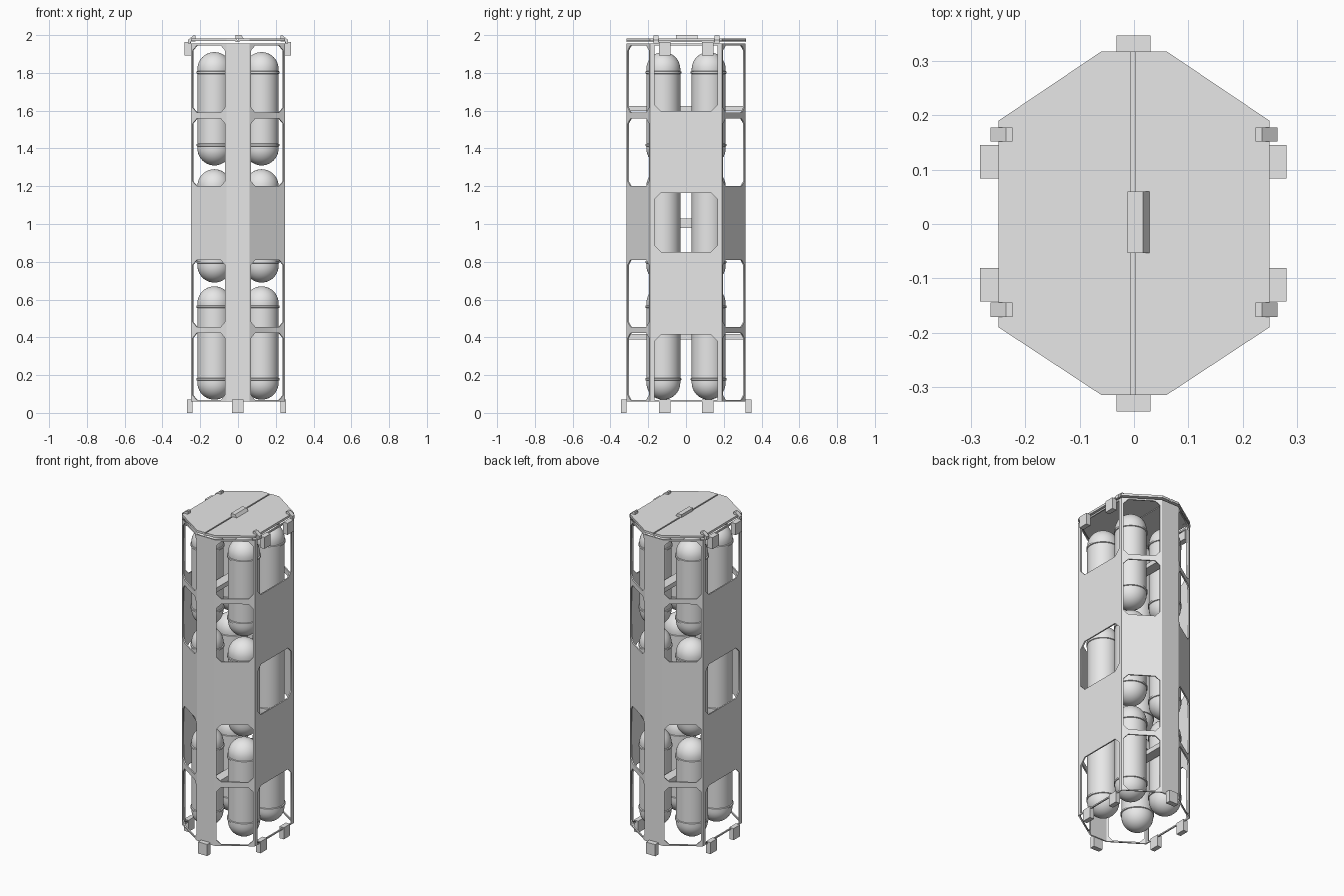
import bpy, bmesh, math
from mathutils import Matrix, Vector

if "Cube" in bpy.data.objects:
    bpy.data.objects.remove(bpy.data.objects["Cube"])

grey = bpy.data.materials.new("light_grey")
grey.use_nodes = True
grey.diffuse_color = (0.8, 0.8, 0.8, 1)
grey.node_tree.nodes["Principled BSDF"].inputs["Base Color"].default_value = (0.8, 0.8, 0.8, 1)

BOTTOM, TOP = 0.06, 1.955
WALL = 0.008


def add_object(name, bm):
    bmesh.ops.recalc_face_normals(bm, faces=bm.faces)
    mesh = bpy.data.meshes.new(name)
    bm.to_mesh(mesh)
    bm.free()
    mesh.materials.append(grey)
    obj = bpy.data.objects.new(name, mesh)
    bpy.context.collection.objects.link(obj)
    return obj


def prism(name, points, axis, low, high):
    """Extrude a 2D outline along one axis; the outline uses the other two."""
    bm = bmesh.new()

    def place(p, d):
        return {"x": (d, p[0], p[1]), "y": (p[0], d, p[1]), "z": (p[0], p[1], d)}[axis]

    face = bm.faces.new([bm.verts.new(place(p, low)) for p in points])
    moved = bmesh.ops.extrude_face_region(bm, geom=[face])["geom"]
    offset = Vector(place((0, 0), high - low))
    bmesh.ops.translate(bm, vec=offset, verts=[g for g in moved if isinstance(g, bmesh.types.BMVert)])
    return add_object(name, bm)


def box(name, x, y, z):
    return prism(name, [(x[0], y[0]), (x[1], y[0]), (x[1], y[1]), (x[0], y[1])], "z", *z)


def window(u, z0, z1, c, low=True, high=True):
    """Rectangular opening with chamfered corners at the chosen ends."""
    a, b = (c if low else 0), (c if high else 0)
    pts = [(-u, z0 + a), (-u + a, z0), (u - a, z0), (u, z0 + a),
           (u, z1 - b), (u - b, z1), (-u + b, z1), (-u, z1 - b)]
    return [p for i, p in enumerate(pts) if p != pts[i - 1]]


def panel(name, start, end, windows):
    """Flat wall between two plan corners with openings cut through it."""
    start, end = Vector((*start, 0)), Vector((*end, 0))
    tangent = (end - start).normalized()
    normal = tangent.cross(Vector((0, 0, 1)))
    half = (end - start).length / 2
    curve = bpy.data.curves.new(name, "CURVE")
    curve.dimensions = "2D"
    curve.fill_mode = "BOTH"
    curve.extrude = WALL / 2
    outer = [(-half, BOTTOM), (half, BOTTOM), (half, TOP), (-half, TOP)]
    for loop in [outer] + windows:
        spline = curve.splines.new("POLY")
        spline.points.add(len(loop) - 1)
        for point, p in zip(spline.points, loop):
            point.co = (p[0], p[1], 0, 1)
        spline.use_cyclic_u = True
    curve.materials.append(grey)
    obj = bpy.data.objects.new(name, curve)
    bpy.context.collection.objects.link(obj)
    rot = Matrix((tangent, Vector((0, 0, 1)), normal)).transposed().to_4x4()
    obj.matrix_world = Matrix.Translation((start + end) / 2 - normal * WALL / 2) @ rot
    bpy.ops.object.select_all(action="DESELECT")
    obj.select_set(True)
    bpy.context.view_layer.objects.active = obj
    bpy.ops.object.convert(target="MESH")


# Eight-sided housing
corners = [(-0.06, -0.315), (0.06, -0.315), (0.25, -0.19), (0.25, 0.19),
           (0.06, 0.315), (-0.06, 0.315), (-0.25, 0.19), (-0.25, -0.19)]
diagonal = [window(0.102, z0, z1, 0.026)
            for z0, z1 in [(0.068, 0.423), (0.455, 0.81), (1.2, 1.558), (1.59, 1.945)]]
side = [window(0.167, 0.068, 0.415, 0.035, low=False),
        window(0.167, 0.853, 1.165, 0.035),
        window(0.167, 1.597, 1.945, 0.035, high=False)]
kinds = [("end_panel", []), ("corner_panel", diagonal), ("side_panel", side), ("corner_panel", diagonal)]
for i, corner in enumerate(corners):
    name, openings = kinds[i % 4]
    panel(name, corner, corners[(i + 1) % 8], openings)

# Capsule tanks, each turned from one profile with two raised bands
R, STRAIGHT, BAND = 0.09, 0.21, 0.192
arc = [(R * math.cos(t), STRAIGHT + R * math.sin(t))
       for t in [math.pi / 2 * k / 10 for k in range(11)]]
band = [(R, BAND - 0.007), (R + 0.005, BAND - 0.005), (R + 0.005, BAND + 0.005), (R, BAND + 0.007)]
upper = band + arc
profile = [(r, -z) for r, z in reversed(upper)] + upper


def tank(center):
    bm = bmesh.new()
    verts = [bm.verts.new((r, 0, z)) for r, z in profile]
    edges = [bm.edges.new(pair) for pair in zip(verts, verts[1:])]
    bmesh.ops.spin(bm, geom=verts + edges, axis=(0, 0, 1), cent=(0, 0, 0),
                   angle=math.tau, steps=40, use_duplicate=False)
    bmesh.ops.remove_doubles(bm, verts=bm.verts, dist=0.0001)
    obj = add_object("tank", bm)
    obj.location = center
    bpy.ops.object.select_all(action="DESELECT")
    obj.select_set(True)
    bpy.context.view_layer.objects.active = obj
    bpy.ops.object.shade_smooth_by_angle(angle=math.radians(30))


for z in (0.37, 0.99, 1.61):
    for sx in (-1, 1):
        for sy in (-1, 1):
            tank((sx * 0.125, sy * 0.12, z))

# Cross struts between the end panels
for z in ((0.388, 0.418), (0.98, 1.03), (1.597, 1.625)):
    box("cross_strut", (-0.03, 0.03), (-0.308, 0.308), z)

# Two-leaf lid with a seam strip
for s, seam in ((-1, 0.006), (1, 0.002)):
    leaf = [(seam, -0.315), (0.06, -0.315), (0.25, -0.19), (0.25, 0.19), (0.06, 0.318), (seam, 0.318)]
    prism("lid_leaf", [(s * x, y) for x, y in leaf], "z", 1.968, 1.982)
box("lid_seam", (-0.012, 0.008), (-0.315, 0.318), (1.964, 1.974))

# Lid handle and side clips
prism("lid_handle", [(-0.012, 1.98), (-0.012, 2.0), (0.017, 2.0), (0.03, 1.98)], "y", -0.053, 0.06)
clip = [(0.224, 1.966), (0.224, 1.998), (0.236, 1.998), (0.264, 1.975), (0.264, 1.955), (0.251, 1.955), (0.251, 1.966)]
for sx in (-1, 1):
    for y in (-0.158, 0.165):
        prism("lid_clip", [(sx * x, z) for x, z in clip], "y", y - 0.013, y + 0.013)

# Upper side blocks and lower feet
for y in (-0.112, 0.115):
    span = (y - 0.031, y + 0.031)
    for x in ((-0.284, -0.25), (0.25, 0.281)):
        box("side_block", x, span, (1.892, 1.963))
    for x in ((-0.27, -0.24), (0.225, 0.255)):
        box("side_foot", x, span, (0, 0.072))
for y in ((-0.345, -0.314), (0.314, 0.347)):
    box("end_foot", (-0.032, 0.03), y, (0, 0.072))
